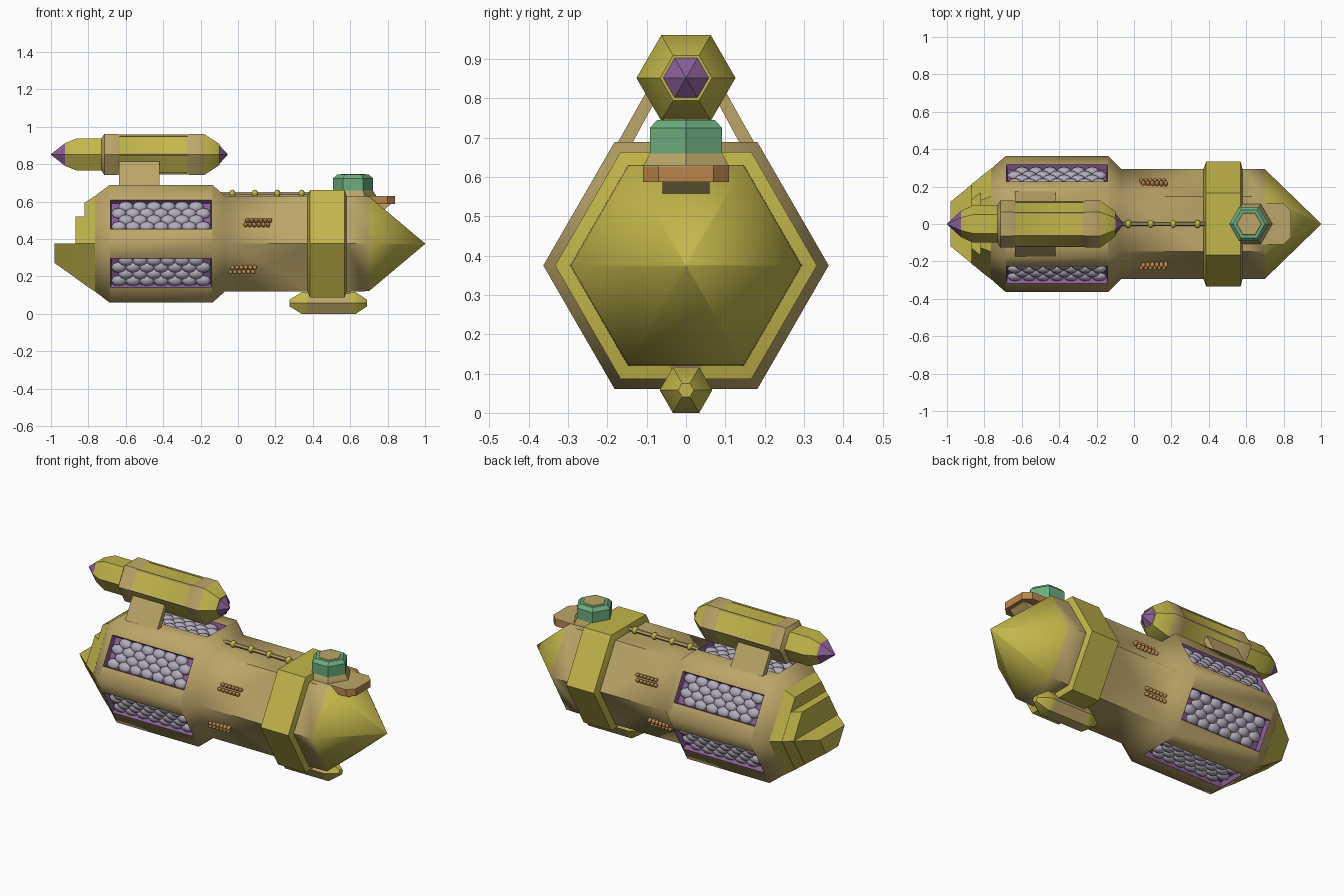
import bpy, bmesh
from math import cos, sin, pi, radians
from mathutils import Vector, Matrix

if "Cube" in bpy.data.objects:
    bpy.data.objects.remove(bpy.data.objects["Cube"])

def mat(name, c):
    m = bpy.data.materials.new(name)
    m.diffuse_color = (*c, 1)
    m.use_nodes = True
    m.node_tree.nodes["Principled BSDF"].inputs["Base Color"].default_value = m.diffuse_color
    return m

TAN = mat("tan", (0.50, 0.38, 0.14))
YEL = mat("yellow", (0.54, 0.47, 0.07))
PUR = mat("purple", (0.25, 0.115, 0.31))
LAV = mat("lavender", (0.45, 0.41, 0.50))
GRN = mat("green", (0.15, 0.42, 0.21))
ORG = mat("orange", (0.50, 0.24, 0.07))

def finish(name, bm, mats, angle=35):
    bmesh.ops.recalc_face_normals(bm, faces=bm.faces)
    me = bpy.data.meshes.new(name)
    for f in bm.faces:
        f.smooth = True
    bm.to_mesh(me)
    bm.free()
    for m in mats:
        me.materials.append(m)
    me.set_sharp_from_angle(angle=radians(angle))
    ob = bpy.data.objects.new(name, me)
    bpy.context.collection.objects.link(ob)
    return ob

def hex_loft(profile, z, segs=None):
    """Six-sided body along x from (x, radius) points; segs = material per segment."""
    bm = bmesh.new()
    rings = [[bm.verts.new((x, r * cos(k * pi / 3), z + r * sin(k * pi / 3)))
              for k in range(6)] for x, r in profile]
    bands = []
    for i in range(len(rings) - 1):
        a, b = rings[i], rings[i + 1]
        band = [bm.faces.new((a[k], a[(k + 1) % 6], b[(k + 1) % 6], b[k])) for k in range(6)]
        for f in band:
            f.material_index = segs[i] if segs else 0
        bands.append(band)
    for ring, s in ((rings[0], 0), (rings[-1], -1)):
        bm.faces.new(ring).material_index = segs[s] if segs else 0
    bmesh.ops.recalc_face_normals(bm, faces=bm.faces)
    return bm, bands

def prism(name, pts, vec, m):
    bm = bmesh.new()
    f = bm.faces.new([bm.verts.new(p) for p in pts])
    r = bmesh.ops.extrude_face_region(bm, geom=[f])
    bmesh.ops.translate(bm, vec=vec, verts=[v for v in r["geom"] if isinstance(v, bmesh.types.BMVert)])
    if not f.is_valid or len(bm.faces) < len(pts) + 2:
        bmesh.ops.holes_fill(bm, edges=bm.edges)
    return finish(name, bm, [m])

def balls(name, mats, m, seg=8, rings=5):
    bm = bmesh.new()
    for M in mats:
        bmesh.ops.create_uvsphere(bm, u_segments=seg, v_segments=rings, radius=1, matrix=M)
    return finish(name, bm, [m], 80)

CZ = 0.375
def face_frame(k, dist, x=0, across=0):
    """Frame on hull side k: local x along hull, y across the face, z outward."""
    a = pi / 6 + k * pi / 3
    n = Vector((0, cos(a), sin(a)))
    t = n.cross(Vector((1, 0, 0)))
    p = Vector((x, 0, CZ)) + n * dist + t * across
    M = Matrix(((1, t.x, n.x, p.x), (0, t.y, n.y, p.y), (0, t.z, n.z, p.z), (0, 0, 0, 1)))
    return M

# Main hull with six recessed windows and a dimpled waist
bm, bands = hex_loft([(-0.77, 0.29), (-0.687, 0.363), (-0.136, 0.363),
                      (-0.07, 0.295), (0.39, 0.295)], CZ)
for k, f in enumerate(bands[1]):
    bmesh.ops.inset_individual(bm, faces=[f], thickness=0.02)
    M = face_frame(k, 0.3144, -0.4115)
    inv = M.inverted()
    for v in f.verts:
        p = inv @ v.co
        v.co = M @ Vector((0.271 if p.x > 0 else -0.271, 0.09 if p.y > 0 else -0.09, 0))
    old = set(bm.faces)
    bmesh.ops.inset_individual(bm, faces=[f], thickness=0.008, depth=-0.03)
    for g in set(bm.faces) - old | {f}:
        g.material_index = 1
bmesh.ops.poke(bm, faces=bands[3], offset=-0.02)
finish("hull", bm, [TAN, PUR], 50)

# Rounded cells packed inside the windows
cells = []
for k in range(6):
    for r in range(4):
        n = 7 - r % 2
        for i in range(n):
            x = -0.4115 + (i - (n - 1) / 2) * 0.075
            cells.append(face_frame(k, 0.288, x, (r - 1.5) * 0.041)
                         @ Matrix.Diagonal((0.042, 0.032, 0.022, 1)))
balls("window_cells", cells, LAV)

# Collar, front band and nose
bm, _ = hex_loft([(0.37, 0.29), (0.385, 0.333), (0.57, 0.333), (0.58, 0.295),
                  (0.70, 0.293), (1.0, 0.002)], CZ, [0, 0, 0, 1, 0])
finish("nose_and_collar", bm, [YEL, TAN], 50)

# Stepped tail: tapered sections cut at falling heights
for name, x, cut in (("tail_upper", -0.82, 0.70), ("tail_middle", -0.87, 0.52), ("tail_lower", -0.98, CZ)):
    r = 0.295 - 0.175 * (-0.77 - x) / 0.21
    bm, _ = hex_loft([(-0.765, 0.295), (x, r)], CZ)
    if cut < 0.65:
        bmesh.ops.bisect_plane(bm, geom=bm.verts[:] + bm.edges[:] + bm.faces[:], dist=1e-5,
                               plane_co=(0, 0, cut), plane_no=(0, 0, 1), clear_outer=True)
        bmesh.ops.holes_fill(bm, edges=bm.edges)
    finish(name, bm, [YEL])

# Upper pod with bands and pointed ends
GZ = 0.852
bm, _ = hex_loft([(-1.0, 0.002), (-0.925, 0.07), (-0.86, 0.1), (-0.73, 0.1), (-0.715, 0.126),
                  (-0.645, 0.126), (-0.63, 0.118), (-0.275, 0.118), (-0.26, 0.126), (-0.18, 0.126),
                  (-0.10, 0.066), (-0.10, 0.058), (-0.055, 0.002)], GZ,
                 [2, 0, 0, 1, 1, 1, 0, 1, 1, 0, 0, 2])
finish("upper_pod", bm, [YEL, TAN, PUR])
for k in range(6):
    a = k * pi / 3
    y, z = 0.117 * cos(a), GZ + 0.117 * sin(a)
    prism("upper_pod_edge_strip", [(-0.65, y + 0.007 * cos(a + j * pi / 2), z + 0.007 * sin(a + j * pi / 2))
                                   for j in range(4)], (0.4, 0, 0), TAN)

# Pylon struts
for s in (1, -1):
    prism("pylon_strut", [(-0.635, s * y, z) for y, z in
                          ((0.178, 0.68), (0.102, 0.815), (0.075, 0.80), (0.14, 0.68))], (0.215, 0, 0), TAN)

# Lower pod
bm, _ = hex_loft([(0.275, 0.02), (0.34, 0.067), (0.37, 0.067), (0.60, 0.067), (0.63, 0.067), (0.69, 0.02)],
                 0.058, [0, 0, 1, 0, 0])
finish("lower_pod", bm, [YEL, TAN])
prism("lower_pod_mount", [(0.38, y, z) for y, z in ((-0.03, 0.08), (0.03, 0.08), (0.045, 0.14), (-0.045, 0.14))],
      (0.22, 0, 0), TAN)

# Top turret
def hex_stack(name, x, layers, m):
    bm = bmesh.new()
    rings = [[bm.verts.new((x + r * cos(k * pi / 3), r * sin(k * pi / 3), z)) for k in range(6)] for z, r in layers]
    for a, b in zip(rings, rings[1:]):
        for k in range(6):
            bm.faces.new((a[k], a[(k + 1) % 6], b[(k + 1) % 6], b[k]))
    bm.faces.new(rings[0])
    bm.faces.new(rings[-1])
    finish(name, bm, [m])

hex_stack("turret_base", 0.615, [(0.60, 0.125), (0.63, 0.125), (0.67, 0.10)], TAN)
hex_stack("turret_body", 0.615, [(0.65, 0.106), (0.725, 0.106), (0.745, 0.085)], GRN)
hex_stack("turret_cap", 0.615, [(0.74, 0.07), (0.748, 0.065)], TAN)

# Bracket in front of the turret, with a slatted orange face
outline = [(0.66, -0.11), (0.80, -0.11), (0.84, -0.07), (0.84, 0.07), (0.80, 0.11), (0.66, 0.11)]
prism("front_bracket", [(x, y, 0.587) for x, y in outline], (0, 0, 0.038), ORG)
prism("front_bracket_top", [(x, y, 0.622) for x, y in outline], (0, 0, 0.008), TAN)
prism("front_bracket_brace", [(0.70, -0.06, 0.59), (0.82, -0.06, 0.59), (0.78, -0.06, 0.555), (0.70, -0.06, 0.555)],
      (0, 0.12, 0), TAN)

# Spine pipe with clips
prism("spine_pipe", [(-0.10, 0.012 * cos(j * pi / 3), 0.642 + 0.012 * sin(j * pi / 3)) for j in range(6)],
      (0.48, 0, 0), TAN)
balls("spine_clips", [Matrix.Translation((x, 0, 0.643)) @ Matrix.Diagonal((0.018, 0.024, 0.021, 1))
                      for x in (-0.03, 0.09, 0.21, 0.34)], YEL)

# Double rows of studs on the four side faces
studs = []
for k in (0, 2, 3, 5):
    x0 = 0.045 if k in (0, 2) else -0.035
    h = 0.115 if k in (0, 2) else 0.14
    across = (h - 0.1275) / cos(pi / 6)
    # flip so that positive offset always means higher on the hull
    t = face_frame(k, 0).col[1].z
    for r in (-1, 1):
        for i in range(6):
            p = face_frame(k, 0.250, x0 + i * 0.024 + r * 0.005, 0)
            off = across if k in (0, 2) else -across
            off = (off + r * 0.014) * (1 if t > 0 else -1)
            studs.append(p @ Matrix.Translation((0, off, 0)) @ Matrix.Diagonal((0.012, 0.012, 0.018, 1)))
balls("side_studs", studs, ORG)
